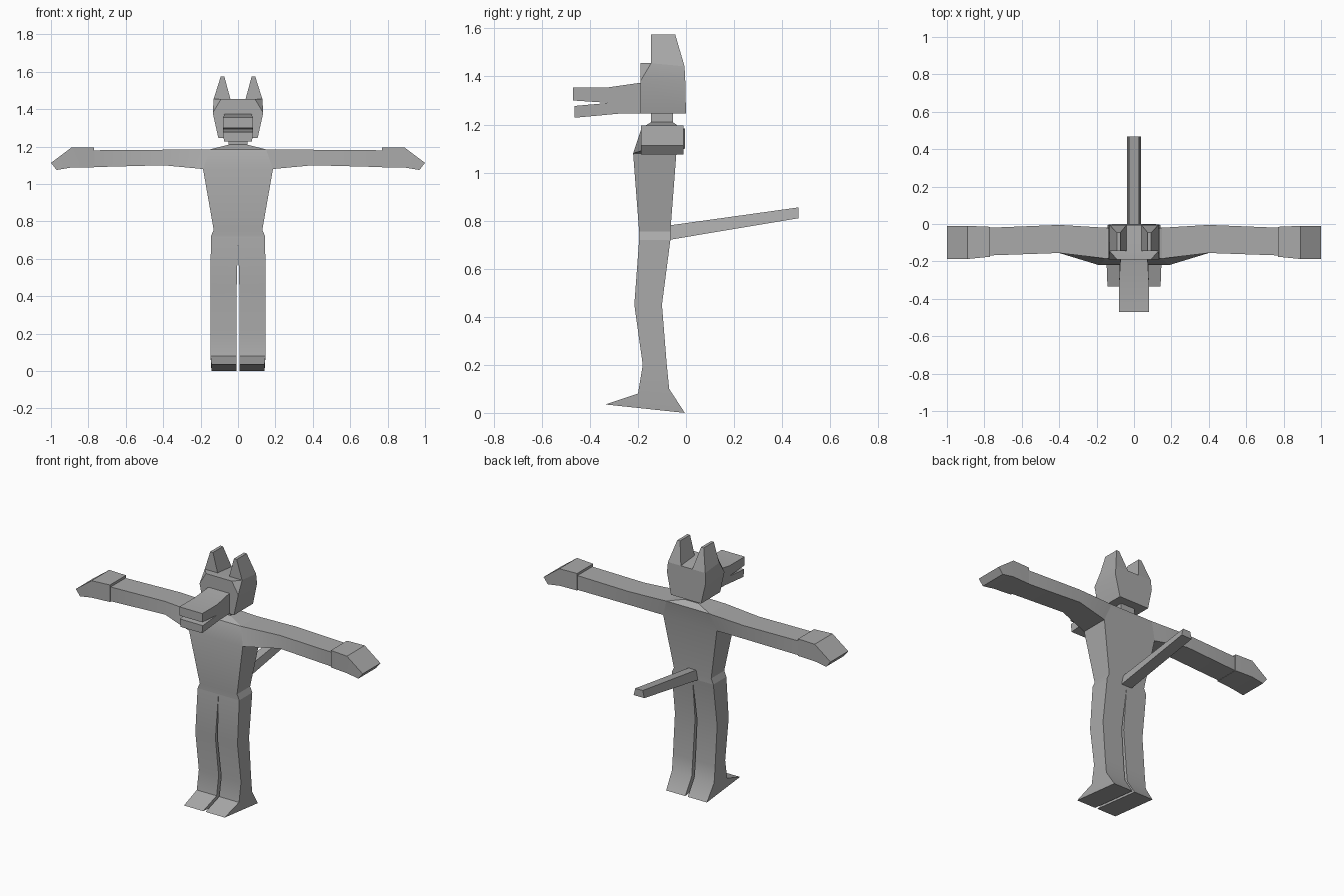
import bpy, bmesh, math

if "Cube" in bpy.data.objects:
    bpy.data.objects.remove(bpy.data.objects["Cube"])

grey = bpy.data.materials.new("plain grey")
grey.diffuse_color = (0.4, 0.4, 0.4, 1)
grey.use_nodes = True
grey.node_tree.nodes["Principled BSDF"].inputs["Base Color"].default_value = grey.diffuse_color


def finish(name, bm, mirror=False):
    bmesh.ops.recalc_face_normals(bm, faces=bm.faces)
    mesh = bpy.data.meshes.new(name)
    bm.to_mesh(mesh)
    bm.free()
    mesh.materials.append(grey)
    ob = bpy.data.objects.new(name, mesh)
    bpy.context.collection.objects.link(ob)
    if mirror:
        mod = ob.modifiers.new("mirror", 'MIRROR')
        mod.use_mirror_merge = False
    return ob


def loft(name, rings, start=True, end=True, mirror=False, drop=None):
    """Skin a list of equal-length rings, optionally capped; drop removes faces by centre."""
    bm = bmesh.new()
    loops = [[bm.verts.new(p) for p in r] for r in rings]
    n = len(loops[0])
    for a, b in zip(loops, loops[1:]):
        for i in range(n):
            j = (i + 1) % n
            bm.faces.new((a[i], a[j], b[j], b[i]))
    if start:
        bm.faces.new(loops[0])
    if end:
        bm.faces.new(loops[-1])
    if drop:
        gone = [f for f in bm.faces if drop(f.calc_center_median())]
        bmesh.ops.delete(bm, geom=gone, context='FACES')
    return finish(name, bm, mirror)


def level(z, w, y0, y1):
    """Horizontal rectangle centred on x."""
    return [(-w, y0, z), (w, y0, z), (w, y1, z), (-w, y1, z)]


def slice_x(x, y0, y1, z0, z1, xt=None):
    """Arm section; xt shifts the top edge."""
    xt = x if xt is None else xt
    return [(x, y0, z0), (x, y1, z0), (xt, y1, z1), (xt, y0, z1)]


def leg_ring(x0, x1, front, back):
    return [(x0, *front), (x1, *front), (x1, *back), (x0, *back)]


# Torso with waist, shoulders and neck; sides open where the arms join
loft("torso", [
    level(0.72, 0.145, -0.195, -0.065),
    level(0.755, 0.13, -0.195, -0.065),
    level(1.08, 0.187, -0.22, -0.04),
    level(1.185, 0.15, -0.185, -0.02),
    level(1.21, 0.05, -0.145, -0.055),
    level(1.25, 0.05, -0.145, -0.055),
], start=False, drop=lambda c: abs(c.x) > 0.12 and 1.09 < c.z < 1.18)

# Arms
loft("arm", [
    [(0.187, -0.22, 1.08), (0.187, -0.04, 1.08), (0.15, -0.02, 1.185), (0.15, -0.185, 1.185)],
    slice_x(0.40, -0.155, -0.005, 1.10, 1.183),
    slice_x(0.775, -0.168, -0.02, 1.09, 1.18),
], start=False, mirror=True)

# Mitten hands
loft("hand", [
    slice_x(0.77, -0.175, -0.015, 1.088, 1.195),
    slice_x(0.89, -0.187, -0.01, 1.088, 1.195),
    slice_x(0.97, -0.187, -0.01, 1.075, 1.113, xt=1.0),
], mirror=True)

# Legs ending in wedge feet
loft("leg", [
    leg_ring(0.0, 0.145, (-0.195, 0.72), (-0.065, 0.72)),
    leg_ring(0.007, 0.147, (-0.215, 0.45), (-0.10, 0.45)),
    leg_ring(0.009, 0.147, (-0.18, 0.20), (-0.08, 0.20)),
    leg_ring(0.009, 0.147, (-0.20, 0.08), (-0.07, 0.10)),
    leg_ring(0.009, 0.142, (-0.335, 0.035), (-0.005, 0.0)),
], start=False, mirror=True)


# Tail
def tail_ring(y, z0, z1):
    return [(-0.037, y, z0), (0.037, y, z0), (0.026, y, z1), (-0.026, y, z1)]


loft("tail", [tail_ring(-0.07, 0.72, 0.78), tail_ring(0.468, 0.81, 0.855)])

# Head with cut upper front corners
bm = bmesh.new()
for s in (-1, 1):
    for x, y, z in [(0.105, -0.19, 1.245), (0.105, 0.0, 1.245),
                    (0.135, -0.19, 1.38), (0.135, -0.003, 1.38),
                    (0.09, -0.19, 1.455), (0.13, -0.145, 1.455),
                    (0.13, -0.006, 1.442)]:
        bm.verts.new((s * x, y, z))
bmesh.ops.convex_hull(bm, input=bm.verts)
bmesh.ops.dissolve_limit(bm, angle_limit=0.03, verts=bm.verts, edges=bm.edges)
finish("head", bm)

# Ears
loft("ear", [
    [(0.04, -0.145, 1.452), (0.13, -0.145, 1.455), (0.13, -0.006, 1.442), (0.04, -0.006, 1.442)],
    [(0.073, -0.145, 1.575), (0.092, -0.145, 1.575), (0.092, -0.045, 1.575), (0.073, -0.045, 1.575)],
], start=False, mirror=True)

# Snout with open mouth: side profile as (half width, y, z)
snout = [(0.072, -0.18, 1.375), (0.08, -0.32, 1.355), (0.08, -0.47, 1.355),
         (0.08, -0.47, 1.30), (0.08, -0.32, 1.29), (0.08, -0.465, 1.277),
         (0.075, -0.465, 1.228), (0.075, -0.28, 1.245), (0.075, -0.18, 1.247)]
loft("snout", [[(s * w, y, z) for w, y, z in snout] for s in (-1, 1)])

# Soft shading with crisp edges
bpy.ops.object.select_all(action='SELECT')
bpy.context.view_layer.objects.active = bpy.data.objects["torso"]
bpy.ops.object.shade_smooth_by_angle(angle=math.radians(30))
